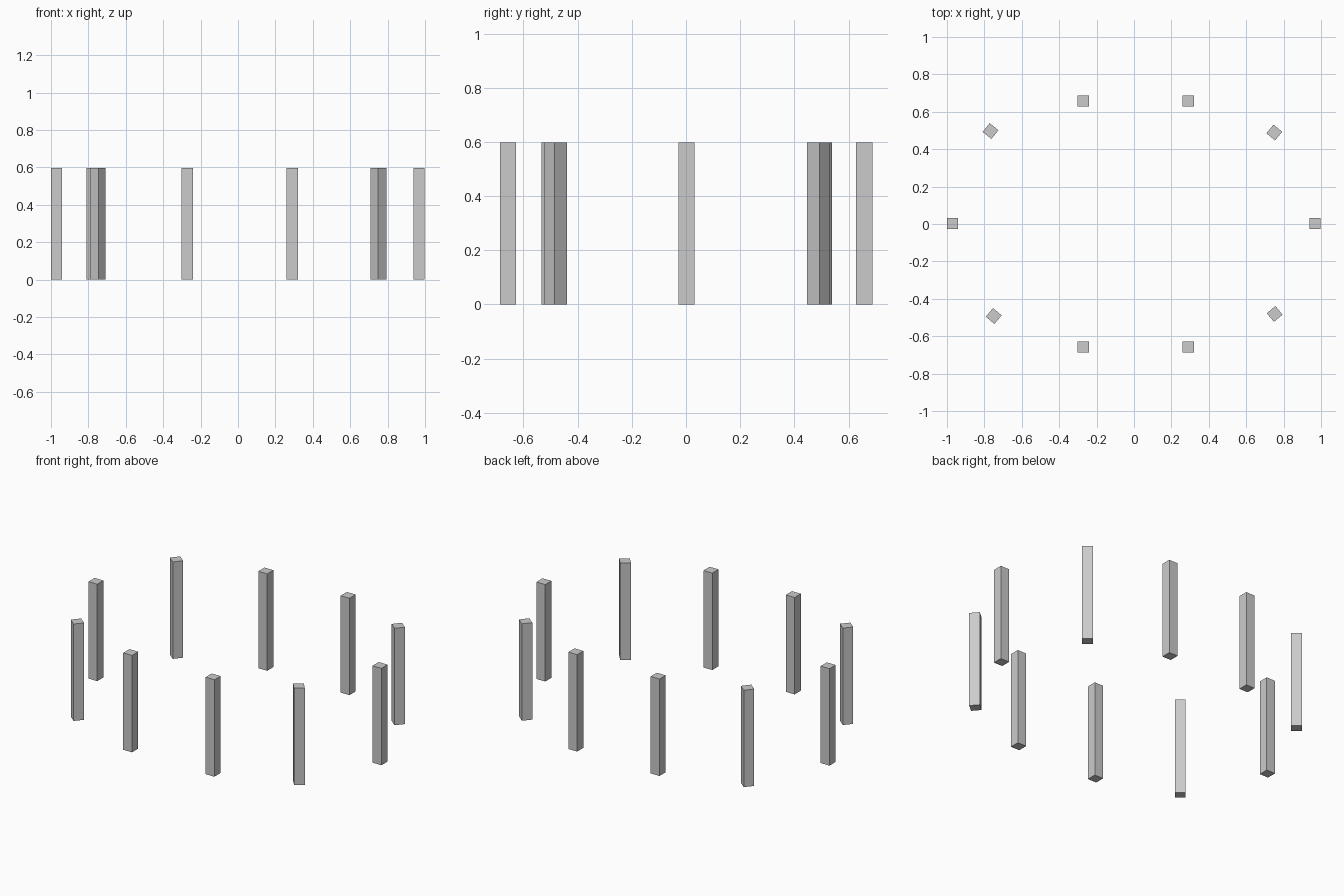
import bpy
from math import radians

if "Cube" in bpy.data.objects:
    bpy.data.objects.remove(bpy.data.objects["Cube"])

WIDTH, HEIGHT = 0.06, 0.597


def post(name, x, y, turn=0):
    bpy.ops.mesh.primitive_cube_add(size=1, location=(x, y, HEIGHT / 2),
                                    rotation=(0, 0, radians(turn)))
    ob = bpy.context.object
    ob.name = name
    ob.scale = (WIDTH, WIDTH, HEIGHT)


# Straight posts: two at the front, two at the back, one at each end
for side, x in (("left", -0.271), ("right", 0.29)):
    post(f"front_{side}_post", x, -0.657)
    post(f"back_{side}_post", x, 0.658)
post("left_end_post", -0.97, 0.002)
post("right_end_post", 0.967, 0.002)

# Turned corner posts
post("back_left_corner_post", -0.767, 0.497, 51)
post("back_right_corner_post", 0.75, 0.489, 50)
post("front_left_corner_post", -0.75, -0.492, 50)
post("front_right_corner_post", 0.752, -0.481, 40)
